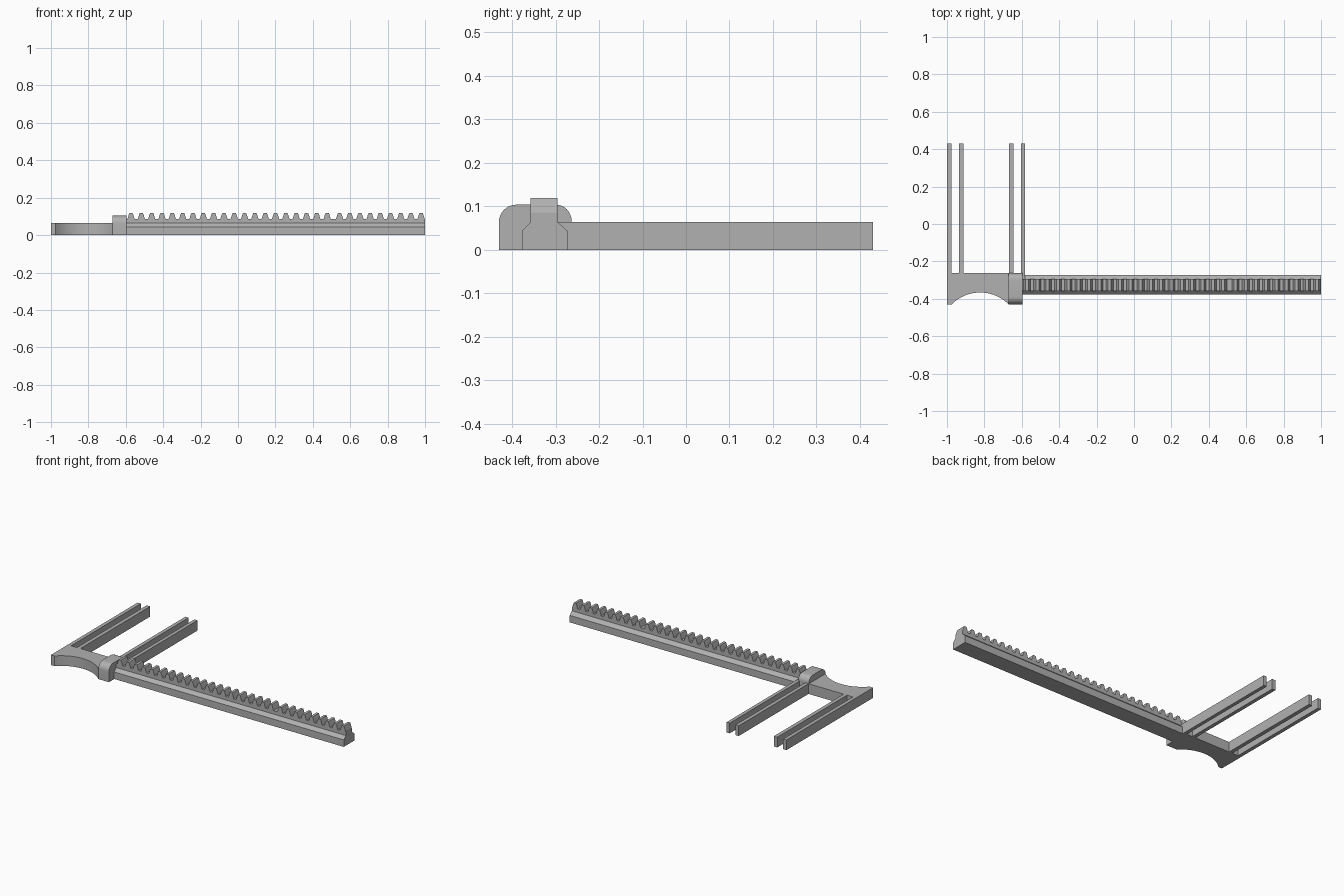
import bpy, bmesh, math
from mathutils import Vector

cube = bpy.data.objects.get("Cube")
if cube:
    bpy.data.objects.remove(cube, do_unlink=True)

grey = bpy.data.materials.new("plain grey")
grey.use_nodes = True
colour = (0.44, 0.44, 0.44, 1)
grey.diffuse_color = colour
grey.node_tree.nodes["Principled BSDF"].inputs["Base Color"].default_value = colour


def new_object(name, bm):
    bmesh.ops.recalc_face_normals(bm, faces=bm.faces)
    mesh = bpy.data.meshes.new(name)
    bm.to_mesh(mesh)
    bm.free()
    mesh.materials.append(grey)
    obj = bpy.data.objects.new(name, mesh)
    bpy.context.collection.objects.link(obj)
    bpy.ops.object.select_all(action='DESELECT')
    obj.select_set(True)
    bpy.context.view_layer.objects.active = obj
    bpy.ops.object.shade_smooth_by_angle(angle=math.radians(30))
    return obj


def add_prism(bm, points, axis, start, end):
    """Extrude a flat outline along one axis (0=x, 1=y, 2=z)."""
    def place(p):
        co = list(p)
        co.insert(axis, start)
        return bm.verts.new(co)
    face = bm.faces.new([place(p) for p in points])
    shift = Vector((0, 0, 0))
    shift[axis] = end - start
    grown = bmesh.ops.extrude_face_region(bm, geom=[face], use_keep_orig=True)
    moved = [g for g in grown["geom"] if isinstance(g, bmesh.types.BMVert)]
    bmesh.ops.translate(bm, verts=moved, vec=shift)


def prism(name, points, axis, start, end):
    bm = bmesh.new()
    add_prism(bm, points, axis, start, end)
    return new_object(name, bm)


def arc(cx, cy, radius, a0, a1, steps):
    angles = [math.radians(a0 + (a1 - a0) * i / steps) for i in range(steps + 1)]
    return [(cx + radius * math.cos(a), cy + radius * math.sin(a)) for a in angles]


BACK, FRONT, LOW = -0.263, -0.43, 0.064

# Flat plate with a finger scoop in its front edge
scoop = arc(-0.8225, -0.58, 0.2137, 135.5, 44.5, 24)
prism("scooped_plate", [(-1, BACK), (-1, FRONT)] + scoop + [(-0.67, BACK)], 2, 0, LOW)

# Collar with rounded shoulders
shoulders = arc(BACK - 0.037, 0.067, 0.037, 0, 90, 8) + arc(FRONT + 0.04, 0.064, 0.04, 90, 180, 8)
prism("collar", [(FRONT, 0), (BACK, 0)] + shoulders, 0, -0.67, -0.597)

# Chamfered rail
prism("rail", [(-0.377, 0), (-0.273, 0), (-0.273, 0.044), (-0.295, 0.064), (-0.295, 0.086),
               (-0.357, 0.086), (-0.357, 0.064), (-0.377, 0.044)], 0, -0.6, 1)

# Rack teeth, with a small jump where the second run starts
bm = bmesh.new()
for i in range(29):
    x = -0.572 + 0.0552 * i if i < 20 else 0.543 + 0.0545 * (i - 20)
    half = [(0.020, 0.085), (0.016, 0.096), (0.012, 0.110), (0.008, 0.119)]
    outline = [(x + w, z) for w, z in half] + [(x - w, z) for w, z in reversed(half)]
    add_prism(bm, outline, 1, -0.357, -0.295)
new_object("rack_teeth", bm)

# Two pairs of long thin prongs
for name, x0, x1, y0 in (("outer_prong_right", -1, -0.977, BACK),
                         ("outer_prong_left", -0.936, -0.912, BACK),
                         ("inner_prong_right", -0.668, -0.645, BACK),
                         ("inner_prong_left", -0.605, -0.583, -0.295)):
    prism(name, [(x0, 0), (x1, 0), (x1, LOW), (x0, LOW)], 1, y0, 0.43)
